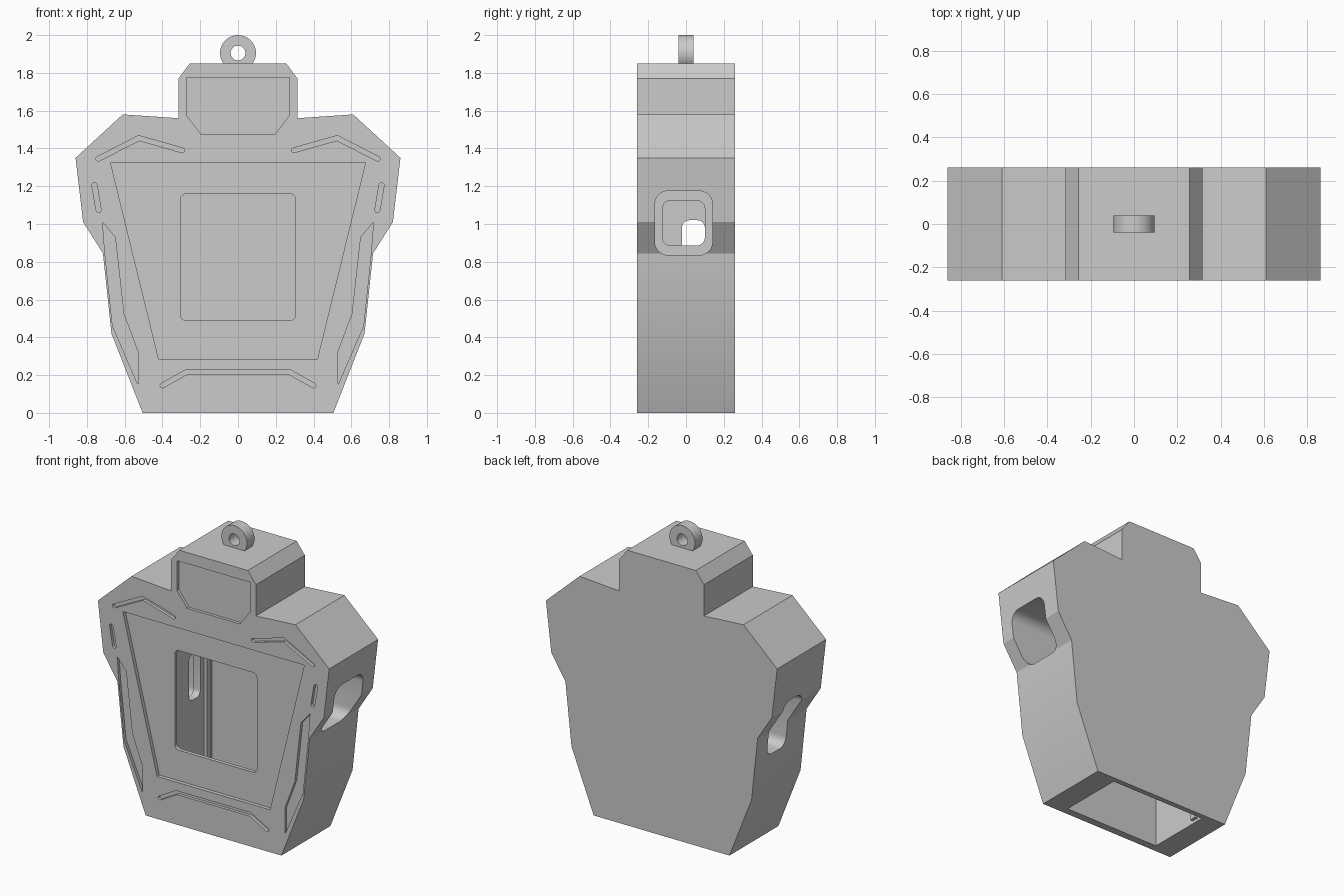
import bpy, bmesh
from math import pi, cos, sin, atan2, radians
from mathutils import Vector

cube = bpy.data.objects.get("Cube")
if cube:
    bpy.data.objects.remove(cube, do_unlink=True)

grey = bpy.data.materials.new("plain_grey")
grey.use_nodes = True
COLOUR = (0.6, 0.6, 0.6, 1)
grey.diffuse_color = COLOUR
grey.node_tree.nodes["Principled BSDF"].inputs["Base Color"].default_value = COLOUR


def prism(name, outline, low, high, axis="y"):
    """Extrude a 2D outline (x,z) along y, or (y,z) along x."""
    bm = bmesh.new()
    place = (lambda a, b, d: (a, d, b)) if axis == "y" else (lambda a, b, d: (d, a, b))
    face = bm.faces.new([bm.verts.new(place(a, b, low)) for a, b in outline])
    ext = bmesh.ops.extrude_face_region(bm, geom=[face])
    move = Vector(place(0, 0, high - low))
    for v in ext["geom"]:
        if isinstance(v, bmesh.types.BMVert):
            v.co += move
    bmesh.ops.recalc_face_normals(bm, faces=bm.faces)
    mesh = bpy.data.meshes.new(name)
    bm.to_mesh(mesh)
    bm.free()
    mesh.materials.append(grey)
    obj = bpy.data.objects.new(name, mesh)
    bpy.context.collection.objects.link(obj)
    return obj


def flip(points):
    return [(-a, b) for a, b in points]


def arc(a, b, r, start, end, steps=6):
    return [(a + r * cos(start + (end - start) * i / steps),
             b + r * sin(start + (end - start) * i / steps)) for i in range(steps + 1)]


def rounded(a0, a1, b0, b1, r):
    pts = []
    corners = [(a1 - r, b1 - r), (a0 + r, b1 - r), (a0 + r, b0 + r), (a1 - r, b0 + r)]
    for i, (a, b) in enumerate(corners):
        pts += arc(a, b, r, i * pi / 2, (i + 1) * pi / 2)
    return pts


def stroke(path, r):
    """Outline of a bent groove with round ends."""
    pts = [Vector(p) for p in path]
    dirs = [(q - p).normalized() for p, q in zip(pts, pts[1:])]
    side = []
    for i in range(1, len(pts) - 1):
        normal = Vector((-dirs[i - 1].y - dirs[i].y, dirs[i - 1].x + dirs[i].x)).normalized()
        mitre = normal * r / normal.dot(Vector((-dirs[i].y, dirs[i].x)))
        side.append((pts[i], mitre))
    t0 = atan2(dirs[0].y, dirs[0].x)
    t1 = atan2(dirs[-1].y, dirs[-1].x)
    out = arc(pts[0].x, pts[0].y, r, t0 + pi / 2, t0 + 3 * pi / 2)
    out += [tuple(p - m) for p, m in side]
    out += arc(pts[-1].x, pts[-1].y, r, t1 - pi / 2, t1 + pi / 2)
    out += [tuple(p + m) for p, m in reversed(side)]
    return out


def cut(target, cutter):
    mod = target.modifiers.new("cut", "BOOLEAN")
    mod.operation = "DIFFERENCE"
    mod.solver = "EXACT"
    mod.object = cutter
    bpy.context.view_layer.update()
    result = bpy.data.meshes.new_from_object(
        target.evaluated_get(bpy.context.evaluated_depsgraph_get()))
    target.modifiers.clear()
    target.data = result
    bpy.data.objects.remove(cutter, do_unlink=True)


def smooth(obj):
    bpy.ops.object.select_all(action="DESELECT")
    obj.select_set(True)
    bpy.context.view_layer.objects.active = obj
    bpy.ops.object.shade_smooth_by_angle(angle=radians(25))


# Housing silhouette
DEPTH = 0.26
half = [(0.505, 0), (0.67, 0.42), (0.715, 0.845), (0.82, 1.01), (0.86, 1.35),
        (0.61, 1.58), (0.315, 1.56), (0.315, 1.77), (0.255, 1.85)]
housing = prism("housing", half + flip(reversed(half)), -DEPTH, DEPTH)

# Hollow inside, open at the bottom
cut(housing, prism("cavity", [(-0.35, -0.1), (0.35, -0.1), (0.35, 1.2), (-0.35, 1.2)], -0.21, 0.225))


def engrave(outline, depth):
    cut(housing, prism("engraving", outline, -DEPTH - 0.1, -DEPTH + depth))


# Recessed front panels and the window
engrave([(-0.675, 1.325), (0.675, 1.325), (0.42, 0.285), (-0.42, 0.285)], 0.025)
neck = [(0.272, 1.775), (0.272, 1.575), (0.195, 1.475)]
engrave(neck + flip(reversed(neck)), 0.02)
engrave(rounded(-0.305, 0.305, 0.49, 1.16, 0.03), 0.1)

# Decorative grooves
shard = [(0.717, 1.01), (0.65, 0.93), (0.605, 0.525), (0.53, 0.325),
         (0.53, 0.15), (0.664, 0.46), (0.705, 0.85)]
shoulder = stroke([(0.295, 1.39), (0.525, 1.455), (0.74, 1.345)], 0.0125)
dash = stroke([(0.76, 1.205), (0.738, 1.075)], 0.0135)
for outline in (shard, shoulder, dash):
    engrave(outline, 0.02)
    engrave(flip(outline), 0.02)
engrave(stroke([(-0.4, 0.145), (-0.275, 0.215), (0.275, 0.215), (0.4, 0.145)], 0.0125), 0.02)

# Stepped side ports: a square one and a narrow slot
ports = [(1, (-0.165, 0.14, 0.835, 1.175, 0.07), (-0.125, 0.1, 0.885, 1.125, 0.045)),
         (-1, (-0.06, 0.14, 0.67, 1.06, 0.06), (-0.022, 0.1, 0.71, 1.02, 0.04))]
for side, outer, inner in ports:
    cut(housing, prism("port_outer", rounded(*outer), side * 0.4, side * 1.0, "x"))
    cut(housing, prism("port_inner", rounded(*inner), side * 0.3, side * 0.5, "x"))
smooth(housing)

# Guide ribs inside the cavity
for name, side in (("left_rib", 1), ("right_rib", -1)):
    prism(name, [(side * 0.33, 0.02), (side * 0.36, 0.02), (side * 0.36, 1.21), (side * 0.33, 1.21)],
          0.14, 0.185)

# Hanging loop on top
loop = prism("hanging_loop", arc(0, 1.905, 0.095, 0, 2 * pi, 48)[:-1], -0.04, 0.04)
cut(loop, prism("loop_hole", arc(0, 1.905, 0.039, 0, 2 * pi, 32)[:-1], -0.1, 0.1))
smooth(loop)
